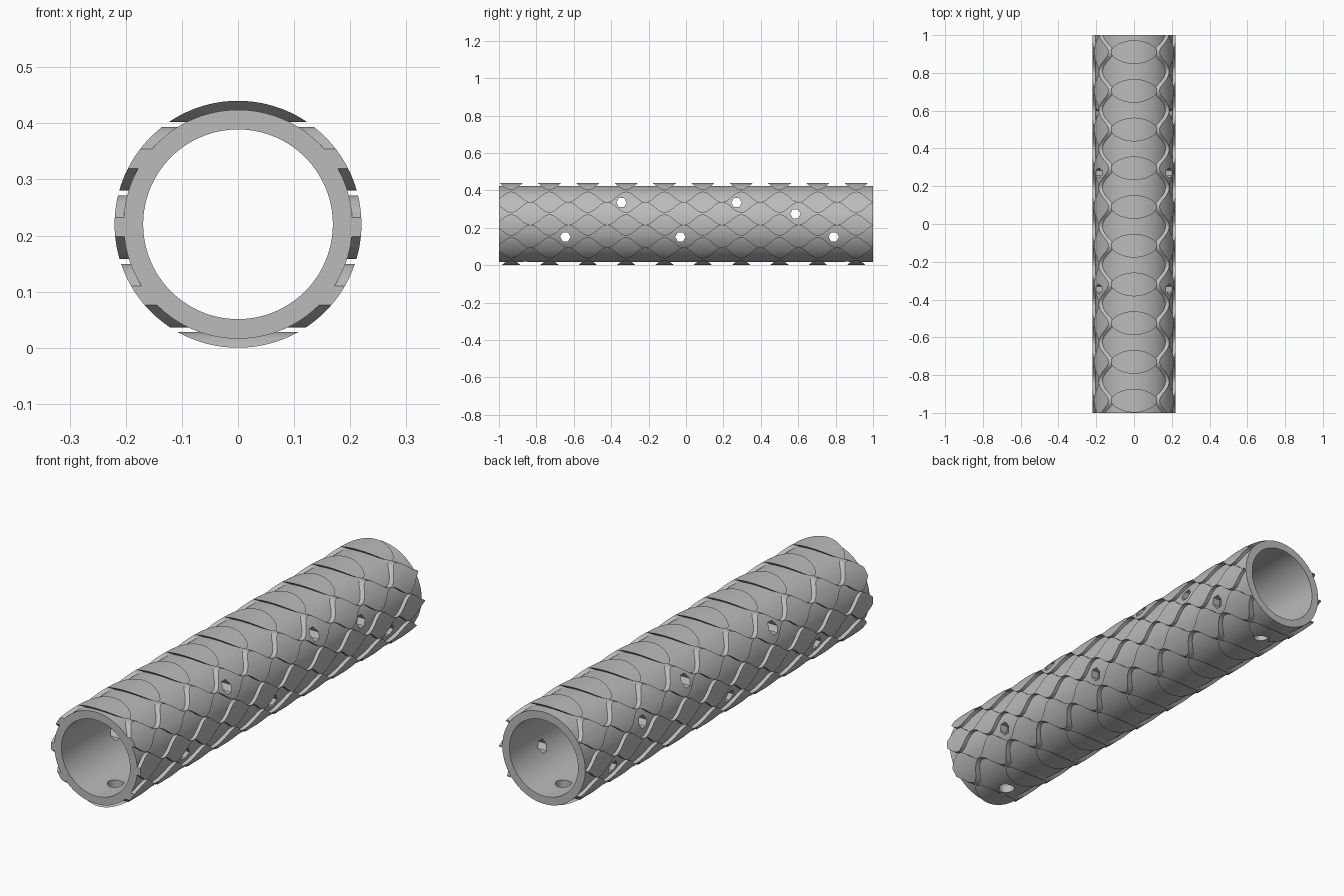
import bpy, bmesh, math
from mathutils import Matrix, Vector

cube = bpy.data.objects.get("Cube")
if cube:
    bpy.data.objects.remove(cube, do_unlink=True)

MID = 0.22            # height of the pipe axis
OUTER, BASE, BORE = 0.22, 0.204, 0.169
PITCH, ROW = 0.205, 0.122

grey = bpy.data.materials.new("plain_grey")
grey.use_nodes = True
grey.diffuse_color = (0.5, 0.5, 0.5, 1)
grey.node_tree.nodes["Principled BSDF"].inputs["Base Color"].default_value = (0.5, 0.5, 0.5, 1)


def make_object(name, bm):
    bmesh.ops.recalc_face_normals(bm, faces=bm.faces)
    mesh = bpy.data.meshes.new(name)
    bm.to_mesh(mesh)
    bm.free()
    mesh.materials.append(grey)
    obj = bpy.data.objects.new(name, mesh)
    bpy.context.collection.objects.link(obj)
    return obj


def pipe(name, r_out, r_in, sides=144):
    """Hollow cylinder along y, closed at both ends."""
    bm = bmesh.new()
    rings = []
    for r, y in ((r_out, -1), (r_out, 1), (r_in, 1), (r_in, -1)):
        angles = [2 * math.pi * (i + 0.5) / sides for i in range(sides)]
        rings.append([bm.verts.new((r * math.cos(a), y, MID + r * math.sin(a))) for a in angles])
    for k in range(4):
        a, b = rings[k], rings[(k + 1) % 4]
        for i in range(sides):
            j = (i + 1) % sides
            bm.faces.new((a[i], a[j], b[j], b[i]))
    return make_object(name, bm)


def scale_rows(name, steps=16):
    """Wavy slabs across x: each bulge becomes one scale on either side."""
    bm = bmesh.new()
    count = 11 * steps
    for row in range(-2, 3):
        z0 = 0.215 + row * ROW
        loops = []
        for i in range(count + 1):
            y = -0.935 - PITCH / 2 + (i - steps / 2) * PITCH / steps
            h = 0.028 * (1 + math.cos(2 * math.pi * (y + 0.935) / PITCH)) + 0.0006
            loops.append([bm.verts.new((x, y, z0 + s * h))
                          for x, s in ((-0.3, -1), (0.3, -1), (0.3, 1), (-0.3, 1))])
        for a, b in zip(loops, loops[1:]):
            for k in range(4):
                n = (k + 1) % 4
                bm.faces.new((a[k], a[n], b[n], b[k]))
        bm.faces.new(loops[0])
        bm.faces.new(loops[-1])
    return make_object(name, bm)


def hole_cutters(name):
    bm = bmesh.new()
    # six-sided holes right through from side to side
    for y, z in ((-0.645, 0.152), (-0.03, 0.152), (0.79, 0.152),
                 (-0.345, 0.335), (0.27, 0.335), (0.585, 0.275)):
        turn = Matrix.Rotation(math.pi / 2, 4, 'Y')
        bmesh.ops.create_cone(bm, cap_ends=True, segments=6, radius1=0.028, radius2=0.028,
                              depth=0.6, matrix=Matrix.Translation(Vector((0, y, z))) @ turn)
    # round drain holes underneath
    for y in (-0.86, 0.86):
        bmesh.ops.create_cone(bm, cap_ends=True, segments=24, radius1=0.034, radius2=0.034,
                              depth=0.2, matrix=Matrix.Translation(Vector((0, y, 0.02))))
    return make_object(name, bm)


def cut(obj, tool, operation):
    mod = obj.modifiers.new("cut", 'BOOLEAN')
    mod.operation = operation
    mod.solver = 'EXACT'
    mod.object = tool
    bpy.context.view_layer.objects.active = obj
    bpy.ops.object.modifier_apply(modifier=mod.name)


body = pipe("pipe_body", BASE, BORE)
scales = pipe("raised_scales", OUTER, BASE - 0.0008)
slabs = scale_rows("scale_slabs")
holes = hole_cutters("hole_cutters")

cut(scales, slabs, 'INTERSECT')
for part in (body, scales):
    cut(part, holes, 'DIFFERENCE')
for helper in (slabs, holes):
    bpy.data.objects.remove(helper, do_unlink=True)

# Smooth curved skin, crisp scale edges
bpy.ops.object.select_all(action='DESELECT')
for part in (body, scales):
    part.select_set(True)
bpy.context.view_layer.objects.active = body
bpy.ops.object.shade_smooth_by_angle(angle=math.radians(25))
